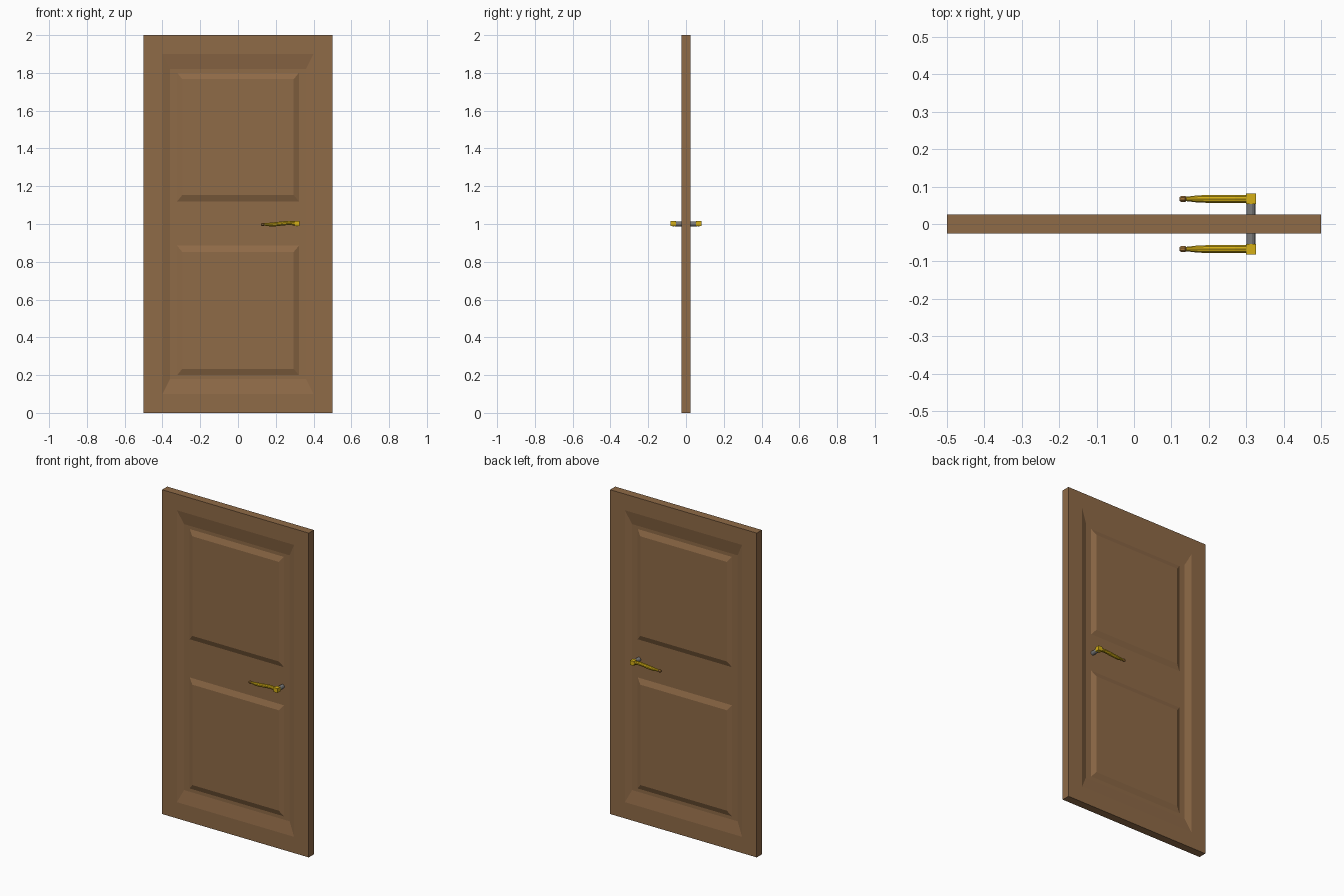
import bpy, bmesh, math
from mathutils import Vector

if "Cube" in bpy.data.objects:
    bpy.data.objects.remove(bpy.data.objects["Cube"])


def material(name, rgb):
    m = bpy.data.materials.new(name)
    m.diffuse_color = (*rgb, 1.0)
    m.use_nodes = True
    m.node_tree.nodes["Principled BSDF"].inputs["Base Color"].default_value = m.diffuse_color
    return m


WOOD = material("brown wood", (0.275, 0.145, 0.063))
GOLD = material("gold", (0.66, 0.43, 0.008))
GREY = material("grey steel", (0.2, 0.2, 0.2))
BRONZE = material("bronze tip", (0.38, 0.18, 0.04))


def loft(name, rings, mat):
    """Closed solid skinned through a list of rings of equal length."""
    bm = bmesh.new()
    loops = [[bm.verts.new(p) for p in ring] for ring in rings]
    n = len(loops[0])
    for a, b in zip(loops, loops[1:]):
        for i in range(n):
            j = (i + 1) % n
            bm.faces.new((a[i], a[j], b[j], b[i]))
    bm.faces.new(loops[0])
    bm.faces.new(loops[-1])
    bmesh.ops.recalc_face_normals(bm, faces=bm.faces)
    me = bpy.data.meshes.new(name)
    bm.to_mesh(me)
    bm.free()
    me.materials.append(mat)
    ob = bpy.data.objects.new(name, me)
    bpy.context.collection.objects.link(ob)
    return ob


def rect(hx, z0, z1, y):
    return [(-hx, y, z0), (hx, y, z0), (hx, y, z1), (-hx, y, z1)]


def circle(centre, r, axis, n):
    """Ring around a centre, lying across the x or y axis."""
    out = []
    for i in range(n):
        t = 2 * math.pi * (i + 0.5) / n
        u, v = r * math.cos(t), r * math.sin(t)
        off = (0, u, v) if axis == "x" else (u, 0, v)
        out.append(Vector(centre) + Vector(off))
    return out


T, D = 0.025, 0.011   # half thickness, half thickness inside the recess

# Door slab with a sloped recess on both faces
loft("door_slab", [
    rect(0.36, 0.18, 1.82, -D),
    rect(0.40, 0.10, 1.90, -T),
    rect(0.50, 0.0, 2.0, -T),
    rect(0.50, 0.0, 2.0, T),
    rect(0.40, 0.10, 1.90, T),
    rect(0.36, 0.18, 1.82, D),
], WOOD)

# Raised panels, two per face
for side, s in (("front", -1), ("back", 1)):
    for level, z0, z1 in (("lower", 0.20, 0.885), ("upper", 1.12, 1.80)):
        loft(f"{side}_{level}_panel", [
            rect(0.322, z0, z1, s * (D - 0.002)),
            rect(0.322, z0, z1, s * D),
            rect(0.295, z0 + 0.033, z1 - 0.033, s * (T - 0.001)),
        ], WOOD)

# Spindle through the door
HX = 0.3125
loft("handle_spindle", [circle((HX, y, 1.0), 0.0125, "y", 12)
                        for y in (-0.06, 0.06)], GREY)

# Handles: hub block, wavy tapering lever and tip on each face
lever = [(0.305, 1.003, 0.011), (0.27, 1.006, 0.011), (0.235, 1.003, 0.011),
         (0.20, 0.999, 0.011), (0.17, 0.997, 0.010), (0.138, 0.998, 0.006)]
tip = [(0.141, 0.005), (0.136, 0.009), (0.127, 0.009), (0.121, 0.005)]
for side, s in (("front", -1), ("back", 1)):
    y = s * 0.067
    loft(f"{side}_handle_hub", [
        [(HX + a * 0.0135, yy, 1.002 + b * 0.0135)
         for a, b in ((-1, -1), (1, -1), (1, 1), (-1, 1))]
        for yy in (s * 0.053, s * 0.081)], GOLD)
    loft(f"{side}_handle_lever",
         [circle((x, y, z), r, "x", 10) for x, z, r in lever], GOLD)
    loft(f"{side}_handle_tip",
         [circle((x, y, 0.998), r, "x", 8) for x, r in tip], BRONZE)
